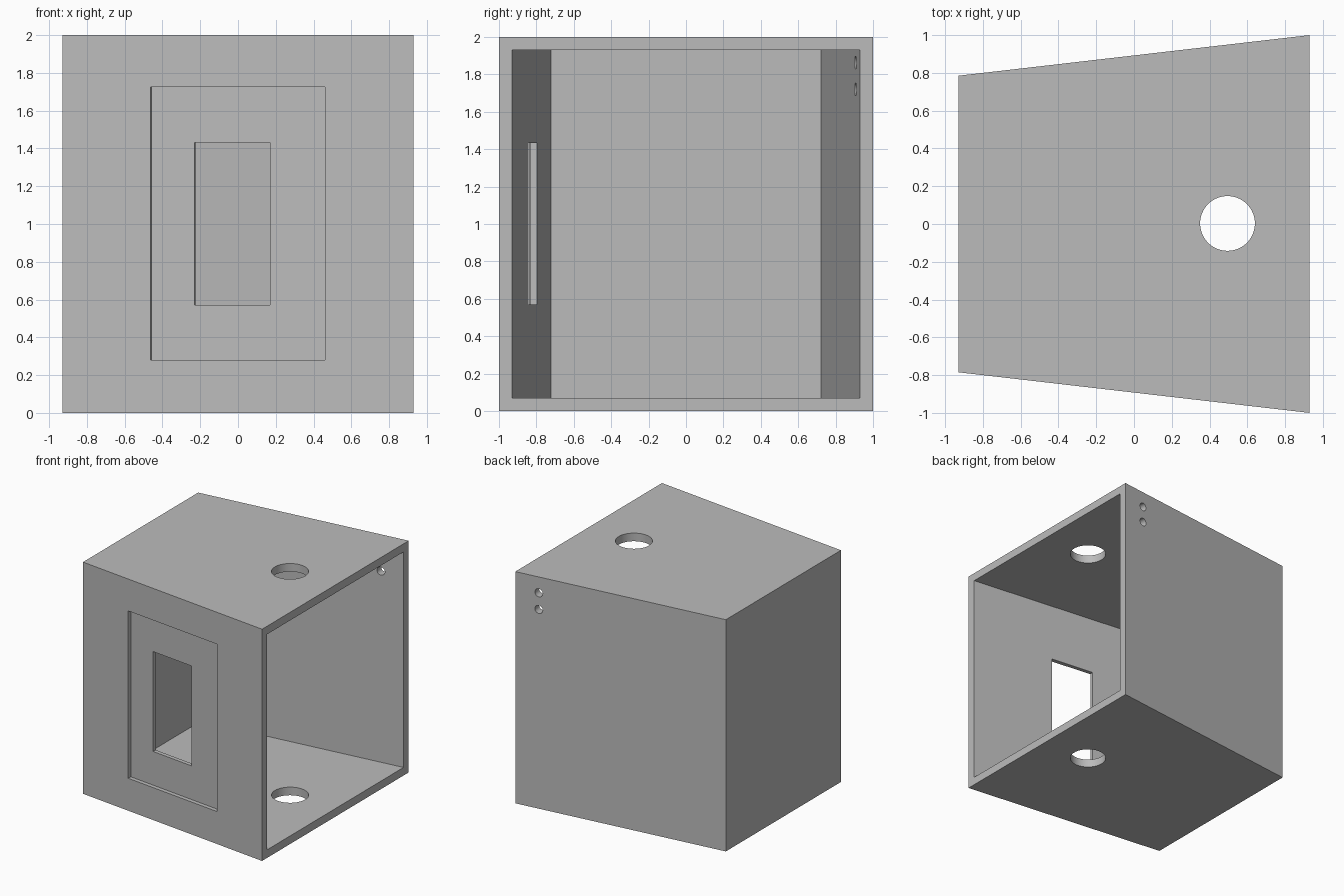
import bpy, bmesh, math
from mathutils import Matrix, Vector

cube = bpy.data.objects.get("Cube")
if cube:
    bpy.data.objects.remove(cube, do_unlink=True)

HALF_X, HEIGHT, WALL = 0.93, 2.0, 0.07
Y_NARROW, Y_WIDE = 0.785, 1.0
SLOPE = (Y_WIDE - Y_NARROW) / (2 * HALF_X)
TILT = math.atan(SLOPE)
Y_MID = (Y_NARROW + Y_WIDE) / 2

grey = bpy.data.materials.new("plain grey")
grey.use_nodes = True
colour = (0.5, 0.5, 0.5, 1)
grey.diffuse_color = colour
grey.node_tree.nodes["Principled BSDF"].inputs["Base Color"].default_value = colour


def make_object(name, bm):
    bmesh.ops.recalc_face_normals(bm, faces=bm.faces)
    mesh = bpy.data.meshes.new(name)
    bm.to_mesh(mesh)
    bm.free()
    mesh.materials.append(grey)
    obj = bpy.data.objects.new(name, mesh)
    bpy.context.collection.objects.link(obj)
    return obj


def tapered_block(name, x0, x1, inset, z0, z1):
    """Block whose front and back follow the cabinet's taper, moved inward."""
    bm = bmesh.new()
    y0, y1 = (Y_MID + SLOPE * x - inset / math.cos(TILT) for x in (x0, x1))
    outline = [(x0, -y0), (x1, -y1), (x1, y1), (x0, y0)]
    base = bm.faces.new([bm.verts.new((x, y, z0)) for x, y in outline])
    up = bmesh.ops.extrude_face_region(bm, geom=[base])["geom"]
    bmesh.ops.translate(bm, vec=(0, 0, z1 - z0),
                        verts=[v for v in up if isinstance(v, bmesh.types.BMVert)])
    return make_object(name, bm)


# Frame lying in the slanted front wall: x along the wall, y inward
front_frame = Matrix.Translation((0, -Y_MID, 0)) @ Matrix.Rotation(-TILT, 4, "Z")


def front_cutter(name, x0, x1, z0, z1, depth):
    bm = bmesh.new()
    bmesh.ops.create_cube(bm, size=1)
    size = Vector((x1 - x0, depth + 0.1, z1 - z0))
    centre = Vector(((x0 + x1) / 2, (depth - 0.1) / 2, (z0 + z1) / 2))
    bm.transform(front_frame @ Matrix.LocRotScale(centre, None, size))
    return make_object(name, bm)


def round_cutter(name, radius, length, matrix):
    bm = bmesh.new()
    bmesh.ops.create_cone(bm, cap_ends=True, segments=64, radius1=radius,
                          radius2=radius, depth=length, matrix=matrix)
    return make_object(name, bm)


# Tapered outer body
cabinet = tapered_block("cabinet_shell", -HALF_X, HALF_X, 0, 0, HEIGHT)

# Cavity, open on the wide end
cutters = [tapered_block("cavity_cutter", -HALF_X + WALL, HALF_X + 0.1,
                         WALL, WALL, HEIGHT - WALL)]

# Shallow front recess with a window through its floor
cutters.append(front_cutter("recess_cutter", -0.465, 0.463, 0.28, 1.725, 0.035))
cutters.append(front_cutter("window_cutter", -0.235, 0.166, 0.57, 1.432, 0.2))

# Round hole through top and bottom
cutters.append(round_cutter("round_hole_cutter", 0.145, 3,
                            Matrix.Translation((0.495, 0.003, 1))))

# Pair of small holes in the slanted back wall
x = 0.722
for z in (1.72, 1.863):
    place = (Matrix.Translation((x, Y_MID + SLOPE * x, z))
             @ Matrix.Rotation(TILT, 4, "Z") @ Matrix.Rotation(math.pi / 2, 4, "X"))
    cutters.append(round_cutter("small_hole_cutter", 0.035, 0.3, place))

bpy.ops.object.select_all(action="DESELECT")
bpy.context.view_layer.objects.active = cabinet
cabinet.select_set(True)
for cutter in cutters:
    mod = cabinet.modifiers.new(cutter.name, "BOOLEAN")
    mod.operation, mod.solver, mod.object = "DIFFERENCE", "EXACT", cutter
    bpy.ops.object.modifier_apply(modifier=mod.name)
    bpy.data.objects.remove(cutter, do_unlink=True)

# Smooth the round holes, keep the box edges crisp
bpy.ops.object.shade_smooth_by_angle(angle=math.radians(30))
